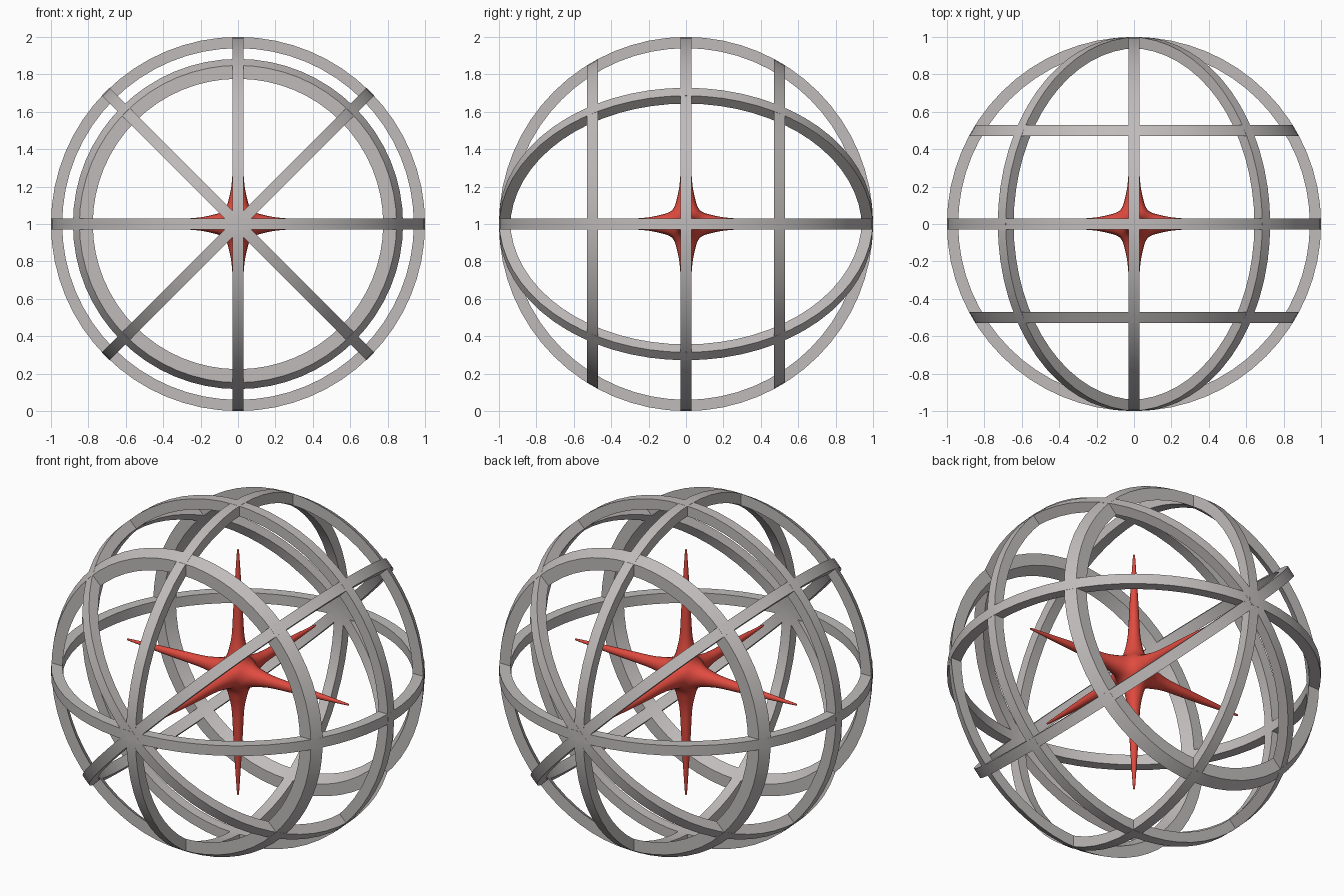
import bpy, bmesh
from math import sqrt, tau
from mathutils import Vector, Matrix

cube = bpy.data.objects.get("Cube")
if cube:
    bpy.data.objects.remove(cube, do_unlink=True)

OUTER, INNER, HALF_WIDTH = 1.0, 0.94, 0.03
SEGMENTS = 64
CENTRE = Vector((0, 0, 1))


def material(name, rgb):
    mat = bpy.data.materials.new(name)
    mat.use_nodes = True
    mat.diffuse_color = (*rgb, 1)
    mat.node_tree.nodes["Principled BSDF"].inputs["Base Color"].default_value = (*rgb, 1)
    return mat


def finish(name, bm, mat):
    bmesh.ops.recalc_face_normals(bm, faces=bm.faces)
    mesh = bpy.data.meshes.new(name)
    bm.to_mesh(mesh)
    bm.free()
    mesh.materials.append(mat)
    obj = bpy.data.objects.new(name, mesh)
    obj.location = CENTRE
    bpy.context.collection.objects.link(obj)
    bpy.ops.object.select_all(action="DESELECT")
    obj.select_set(True)
    bpy.context.view_layer.objects.active = obj
    return obj


def ring(name, axis, offset=0.0):
    """Band cut from a spherical shell, spun about the given axis."""
    bm = bmesh.new()
    low, high = offset - HALF_WIDTH, offset + HALF_WIDTH

    def radius(shell, t):
        # Great circles keep straight walls, offset bands follow the sphere
        return sqrt(shell ** 2 - t ** 2) if offset else shell

    corners = [(radius(OUTER, low), low), (radius(OUTER, high), high),
               (radius(INNER, high), high), (radius(INNER, low), low)]
    verts = [bm.verts.new((r, 0, t)) for r, t in corners]
    edges = [bm.edges.new((verts[i], verts[(i + 1) % 4])) for i in range(4)]
    bmesh.ops.spin(bm, geom=verts + edges, cent=(0, 0, 0), axis=(0, 0, 1),
                   angle=tau, steps=SEGMENTS, use_merge=True)
    bmesh.ops.remove_doubles(bm, verts=bm.verts, dist=0.0001)
    turn = Vector((0, 0, 1)).rotation_difference(Vector(axis))
    bmesh.ops.transform(bm, matrix=turn.to_matrix().to_4x4(), verts=bm.verts)
    finish(name, bm, grey)
    bpy.ops.object.shade_smooth_by_angle(angle=0.5)


grey = material("warm grey", (0.53, 0.50, 0.50))
red = material("red", (0.75, 0.07, 0.05))

# Great circles of the cage
ring("equator_ring", (0, 0, 1))
ring("side_to_side_ring", (0, 1, 0))
ring("front_to_back_ring", (1, 0, 0))
ring("rising_diagonal_ring", (1, 0, 1))
ring("falling_diagonal_ring", (-1, 0, 1))

# Smaller bands toward the front and back
ring("front_band", (0, 1, 0), -0.5)
ring("back_band", (0, 1, 0), 0.5)

# Six-pointed star: a small cube with each side drawn out into a spike
CORE = 0.07
spike = [(0.13, 0.055), (0.20, 0.036), (0.30, 0.031),
         (0.45, 0.024), (0.60, 0.014), (0.72, 0.006), (0.725, 0.005)]
bm = bmesh.new()
bmesh.ops.create_cube(bm, size=CORE * 2)
bm.normal_update()
for face in list(bm.faces):
    direction = face.normal.copy()
    half = CORE
    for distance, new_half in spike:
        face = bmesh.ops.extrude_discrete_faces(bm, faces=[face])["faces"][0]
        for v in face.verts:
            across = v.co - direction * v.co.dot(direction)
            v.co = direction * distance + across * (new_half / half)
        half = new_half
star = finish("centre_star", bm, red)
subdivision = star.modifiers.new("round", "SUBSURF")
subdivision.levels = subdivision.render_levels = 2
bpy.ops.object.shade_smooth()
